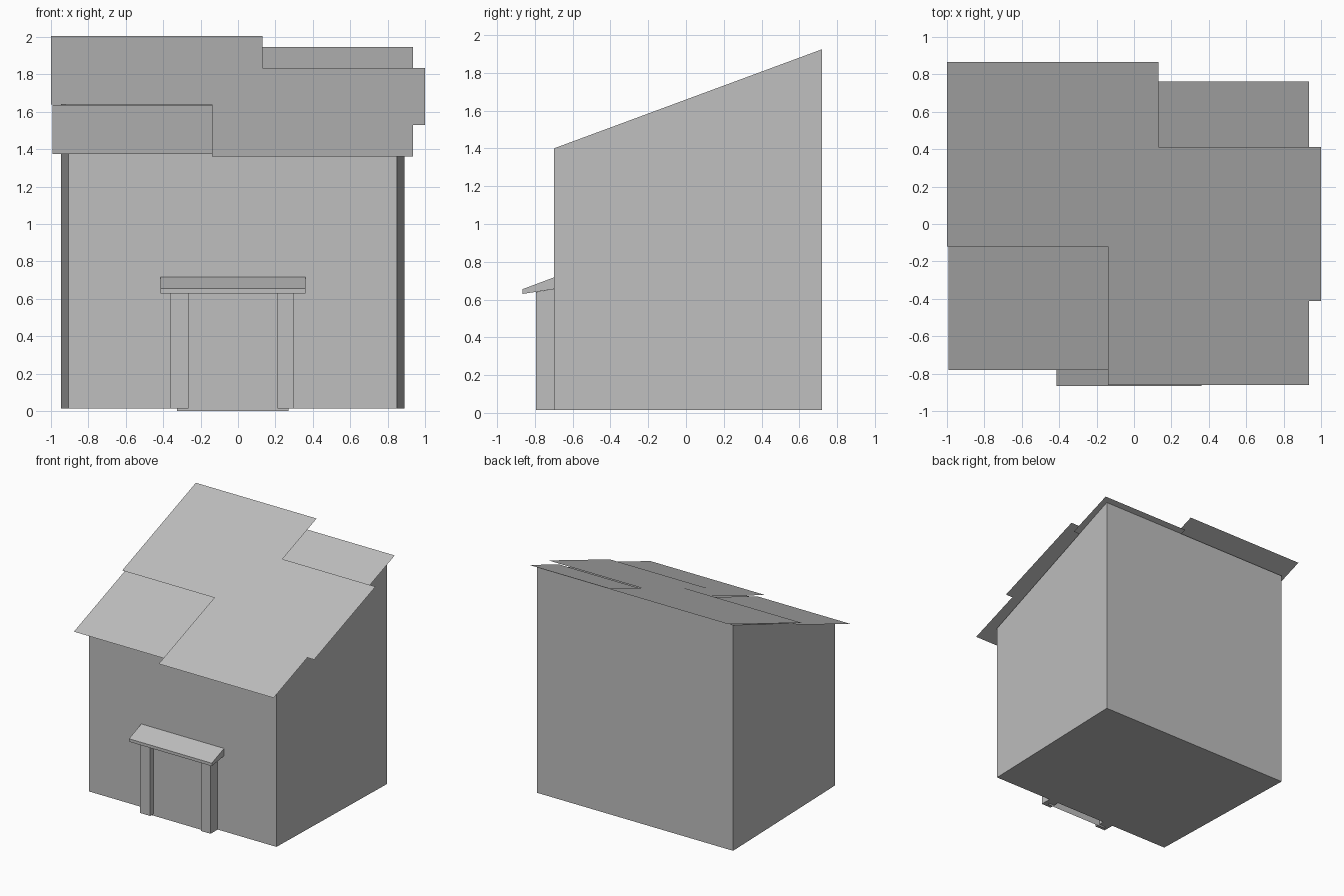
import bpy, bmesh

cube = bpy.data.objects.get("Cube")
if cube:
    bpy.data.objects.remove(cube, do_unlink=True)

GREY = 0.52
SLOPE = 0.371      # rise of the roof per unit of depth
FRONT, BACK, FLOOR = -0.70, 0.72, 0.015

grey = bpy.data.materials.new("plain_grey")
grey.use_nodes = True
grey.diffuse_color = (GREY, GREY, GREY, 1)
grey.node_tree.nodes["Principled BSDF"].inputs["Base Color"].default_value = (GREY, GREY, GREY, 1)


def finish(name, bm):
    mesh = bpy.data.meshes.new(name)
    bm.to_mesh(mesh)
    bm.free()
    mesh.materials.append(grey)
    obj = bpy.data.objects.new(name, mesh)
    bpy.context.collection.objects.link(obj)
    return obj


def prism(name, profile, x0, x1, flare=0.0):
    """Side profile of (y, z) points stretched from x0 to x1, widened by flare at the back."""
    bm = bmesh.new()
    rings = []
    for x, way in ((x0, -1), (x1, 1)):
        rings.append([bm.verts.new((x + way * flare * (y - FRONT) / (BACK - FRONT), y, z))
                      for y, z in profile])
    left, right = rings
    bm.faces.new(left)
    bm.faces.new(right)
    for i in range(len(profile)):
        j = (i + 1) % len(profile)
        bm.faces.new((left[i], left[j], right[j], right[i]))
    bmesh.ops.recalc_face_normals(bm, faces=bm.faces)
    return finish(name, bm)


def sheet(name, corners):
    bm = bmesh.new()
    bm.faces.new([bm.verts.new(c) for c in corners])
    return finish(name, bm)


def roof_sheet(name, x0, x1, y0, y1, level):
    sheet(name, [(x, y, level + SLOPE * y)
                 for x, y in ((x0, y0), (x1, y0), (x1, y1), (x0, y1))])


# House body with a lean-to top, slightly wider at the back
prism("house_body", [(FRONT, FLOOR), (BACK, FLOOR), (BACK, 1.925), (FRONT, 1.40)],
      -0.905, 0.85, flare=0.04)

# Overlapping thin roof sheets
roof_sheet("roof_sheet_front_right", -0.99, -0.12, -0.78, -0.08, 1.664)
roof_sheet("roof_sheet_back_left", 0.10, 0.935, 0.36, 0.76, 1.664)
roof_sheet("roof_sheet_front_left", -0.14, 0.935, -0.86, -0.10, 1.679)
roof_sheet("roof_sheet_middle_left", 0.10, 1.0, -0.41, 0.41, 1.681)
roof_sheet("roof_sheet_back_right", -1.0, 0.13, -0.12, 0.865, 1.682)

# Doorway: two posts, a recessed door panel and a sloping canopy
for side, x0, x1 in (("right", -0.36, -0.265), ("left", 0.21, 0.30)):
    prism("door_post_" + side,
          [(-0.795, FLOOR), (FRONT, FLOOR), (FRONT, 0.655), (-0.795, 0.64)], x0, x1)
sheet("door_panel", [(-0.325, -0.75, 0), (0.27, -0.75, 0), (0.27, -0.75, 0.645), (-0.325, -0.75, 0.645)])
prism("door_canopy", [(-0.865, 0.63), (FRONT, 0.655), (FRONT, 0.717), (-0.865, 0.655)],
      -0.415, 0.36)
